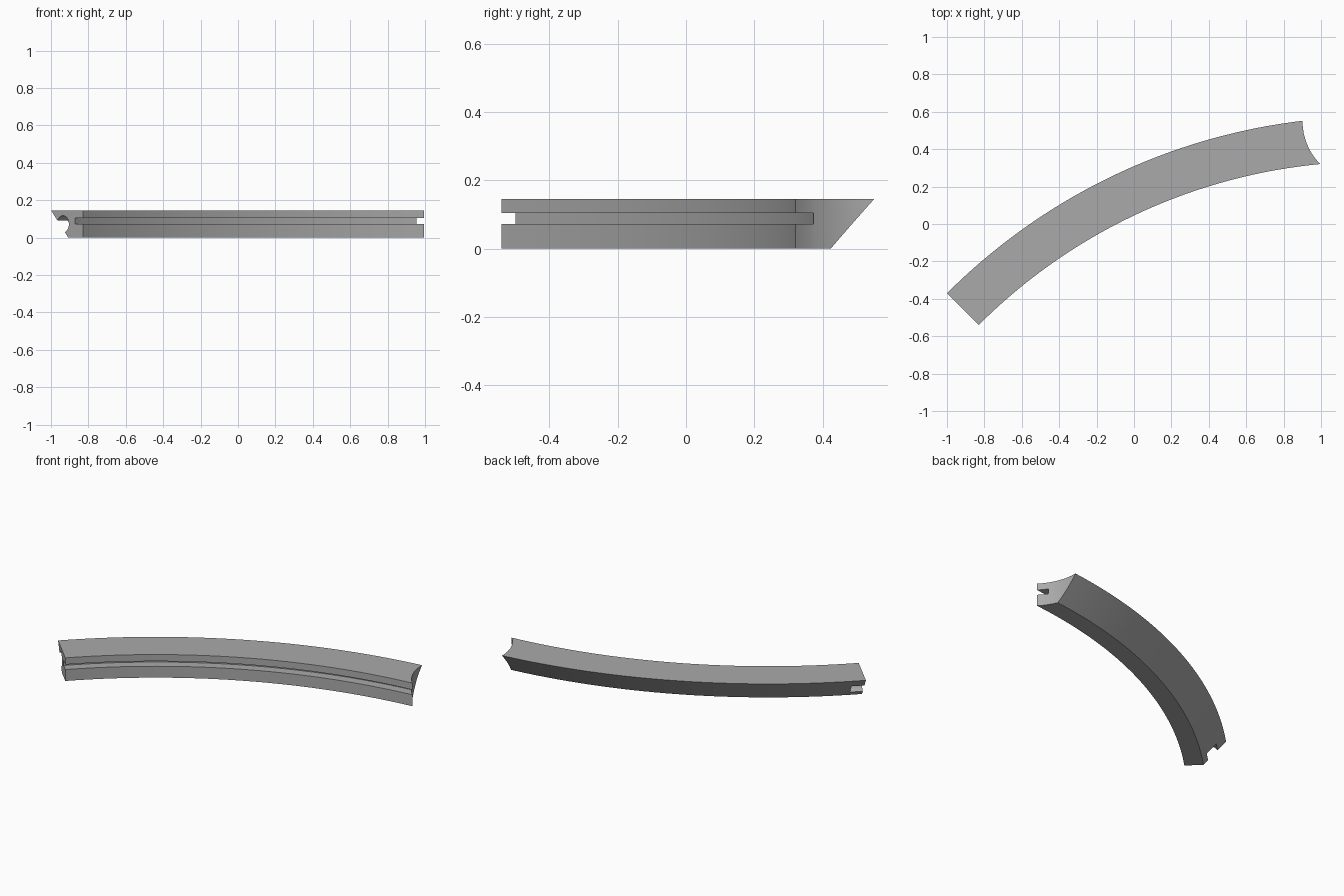
import bpy, bmesh, math
from mathutils import Vector, Matrix

cube = bpy.data.objects.get("Cube")
if cube:
    bpy.data.objects.remove(cube, do_unlink=True)

CENTRE = Vector((1.28, -2.65, 0))
INNER, OUTER, HEIGHT = 2.984, 3.224, 0.146
LEFT_END, OVERRUN = math.radians(135), math.radians(92)

gray = bpy.data.materials.new("gray")
gray.use_nodes = True
gray.diffuse_color = (0.4, 0.4, 0.4, 1)
gray.node_tree.nodes["Principled BSDF"].inputs["Base Color"].default_value = (0.4, 0.4, 0.4, 1)


def make_object(name, bm):
    bmesh.ops.recalc_face_normals(bm, faces=bm.faces)
    mesh = bpy.data.meshes.new(name)
    bm.to_mesh(mesh)
    bm.free()
    mesh.materials.append(gray)
    obj = bpy.data.objects.new(name, mesh)
    bpy.context.collection.objects.link(obj)
    return obj


def cylinder(name, radius, depth, matrix):
    bm = bmesh.new()
    bmesh.ops.create_cone(bm, cap_ends=True, segments=64, radius1=radius,
                          radius2=radius, depth=depth, matrix=matrix)
    obj = make_object(name, bm)
    obj.hide_render = True
    return obj


# Curved rail: grooved inner wall, undercut outer wall, swept round the centre
groove = INNER + 0.057
profile = [(INNER, 0), (OUTER - 0.13, 0), (OUTER, HEIGHT), (INNER, HEIGHT),
           (INNER, 0.104), (groove, 0.104), (groove, 0.072), (INNER, 0.072)]
radial = Vector((math.cos(LEFT_END), math.sin(LEFT_END), 0))
bm = bmesh.new()
verts = [bm.verts.new(CENTRE + radial * r + Vector((0, 0, z))) for r, z in profile]
start = bm.faces.new(verts)
copy = bmesh.ops.duplicate(bm, geom=[start] + list(start.edges) + verts)
section = [g for g in copy["geom"] if isinstance(g, bmesh.types.BMFace)][0]
bmesh.ops.spin(bm, geom=[section] + list(section.edges) + list(section.verts),
               cent=CENTRE, axis=(0, 0, 1), angle=OVERRUN - LEFT_END, steps=72)
bmesh.ops.remove_doubles(bm, verts=bm.verts, dist=1e-5)
# Drop the hidden starting section if the sweep left it inside
inside = [f for f in bm.faces if any(len(e.link_faces) > 2 for e in f.edges) and len(f.verts) == 8]
bmesh.ops.delete(bm, geom=inside, context="FACES_ONLY")
open_edges = [e for e in bm.edges if e.is_boundary]
if open_edges:
    bmesh.ops.holes_fill(bm, edges=open_edges, sides=0)
rail = make_object("curved_rail", bm)

# Concave right end and the round socket bored into the left end
end_cutter = cylinder("end_cutter", 0.326, 1, Matrix.Translation((1.227, 0.55, 0.07)))
tangent = Vector((-radial.y, radial.x, 0))
socket_at = CENTRE + radial * (OUTER - 0.09) + Vector((0, 0, 0.072))
socket_cutter = cylinder("socket_cutter", 0.045, 0.15, Matrix.Translation(socket_at)
                         @ tangent.to_track_quat("Z", "Y").to_matrix().to_4x4())

# Block that trims the overrun beyond the concave end
bm = bmesh.new()
bmesh.ops.create_cube(bm, size=1, matrix=Matrix.Translation((1.627, 0.5, 0.07)))
trim_cutter = make_object("trim_cutter", bm)
trim_cutter.hide_render = True

bpy.context.view_layer.objects.active = rail
for cutter in (end_cutter, trim_cutter, socket_cutter):
    mod = rail.modifiers.new(cutter.name, "BOOLEAN")
    mod.operation, mod.solver, mod.object = "DIFFERENCE", "EXACT", cutter
    bpy.ops.object.modifier_apply(modifier=mod.name)
    bpy.data.objects.remove(cutter, do_unlink=True)

bpy.ops.object.select_all(action="DESELECT")
rail.select_set(True)
bpy.ops.object.shade_smooth_by_angle(angle=math.radians(30))
